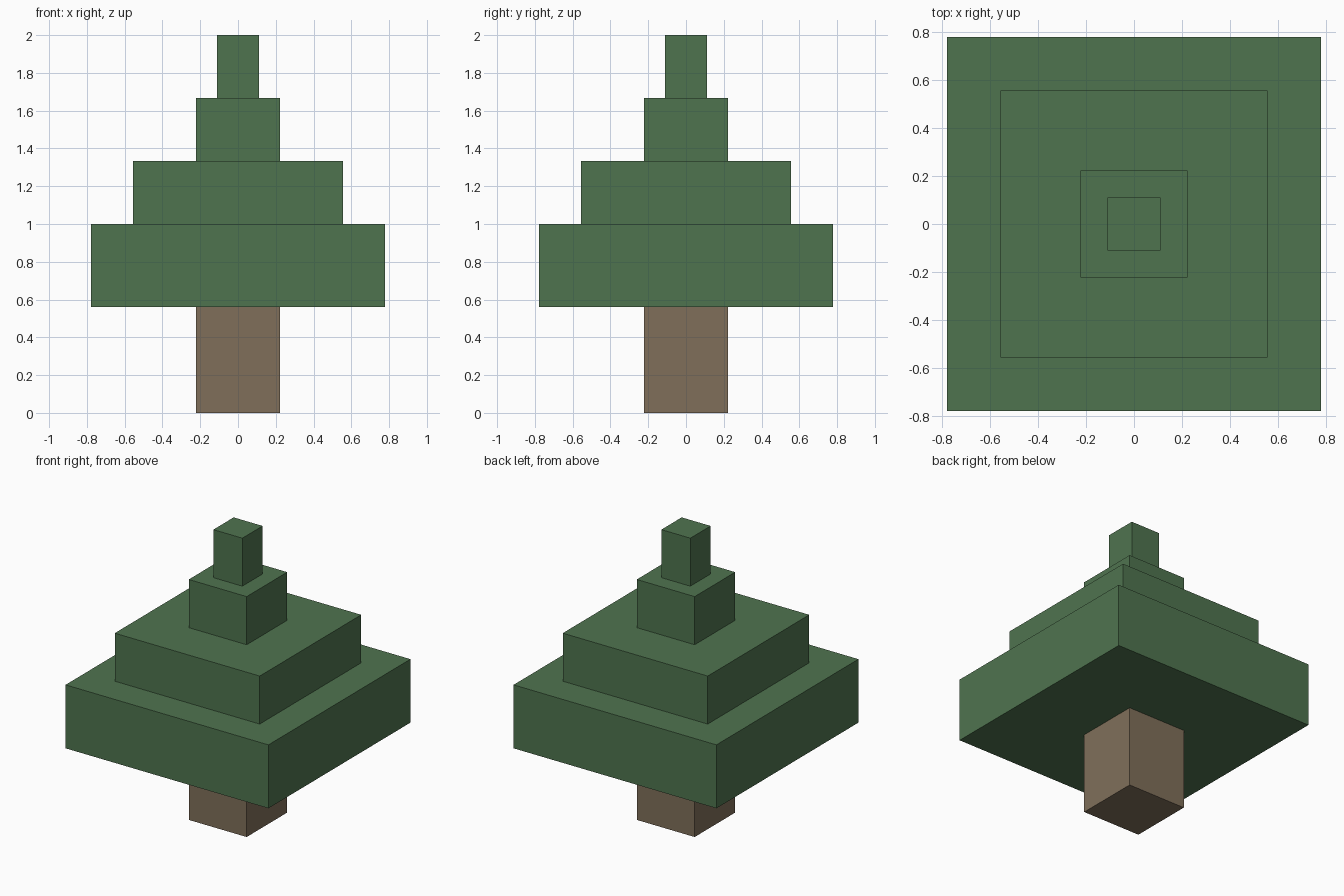
import bpy

default_cube = bpy.data.objects.get("Cube")
if default_cube:
    bpy.data.objects.remove(default_cube, do_unlink=True)


def make_material(name, color):
    mat = bpy.data.materials.new(name)
    mat.use_nodes = True
    mat.diffuse_color = color
    for node in mat.node_tree.nodes:
        if node.type == 'BSDF_PRINCIPLED':
            node.inputs["Base Color"].default_value = color
    return mat


def make_block(name, half_width, bottom, top, mat):
    """Square block centred on the vertical axis."""
    bpy.ops.mesh.primitive_cube_add(size=1, location=(0, 0, (bottom + top) / 2))
    block = bpy.context.object
    block.name = name
    block.scale = (2 * half_width, 2 * half_width, top - bottom)
    bpy.ops.object.transform_apply(location=False, rotation=False, scale=True)
    block.data.materials.append(mat)
    return block


leaf_green = make_material("leaf_green", (0.078, 0.174, 0.078, 1))
bark_brown = make_material("bark_brown", (0.216, 0.159, 0.102, 1))

# Trunk
make_block("trunk", 0.222, 0, 0.56, bark_brown)

# Foliage tiers, stacked from widest to narrowest
tiers = [
    ("lower_foliage", 0.778, 0.56, 1.0),
    ("middle_foliage", 0.556, 1.0, 1.333),
    ("upper_foliage", 0.222, 1.333, 1.667),
    ("tree_top", 0.111, 1.667, 2.0),
]
for name, half_width, bottom, top in tiers:
    make_block(name, half_width, bottom, top, leaf_green)
